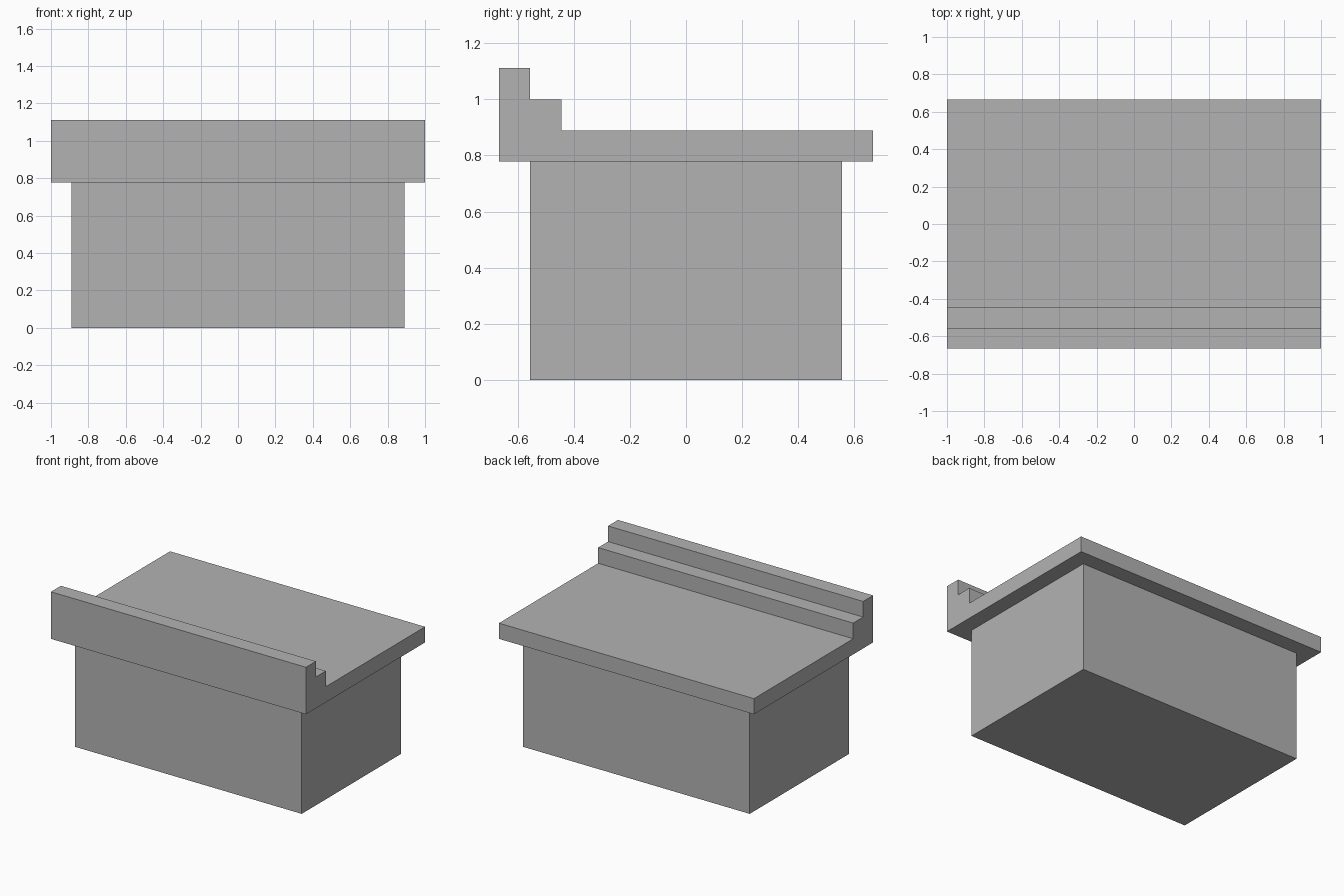
import bpy
import bmesh

cube = bpy.data.objects.get("Cube")
if cube:
    bpy.data.objects.remove(cube, do_unlink=True)

U = 1 / 9  # module that every dimension is a multiple of

grey = bpy.data.materials.new("plain grey")
grey.use_nodes = True
colour = (0.45, 0.45, 0.45, 1)
grey.diffuse_color = colour
grey.node_tree.nodes["Principled BSDF"].inputs["Base Color"].default_value = colour


def extrude_profile(name, profile, half_width):
    """Sweep a closed (y, z) outline along x, centred on x = 0."""
    bm = bmesh.new()
    face = bm.faces.new([bm.verts.new((-half_width * U, y * U, z * U)) for y, z in profile])
    swept = bmesh.ops.extrude_face_region(bm, geom=[face])["geom"]
    verts = [v for v in swept if isinstance(v, bmesh.types.BMVert)]
    bmesh.ops.translate(bm, verts=verts, vec=(2 * half_width * U, 0, 0))
    bmesh.ops.recalc_face_normals(bm, faces=bm.faces)
    mesh = bpy.data.meshes.new(name)
    bm.to_mesh(mesh)
    bm.free()
    mesh.materials.append(grey)
    obj = bpy.data.objects.new(name, mesh)
    bpy.context.collection.objects.link(obj)
    return obj


# Solid block below
extrude_profile("base_block", [(-5, 0), (5, 0), (5, 7), (-5, 7)], 8)

# Overhanging slab with a two-step ledge along the front
extrude_profile("stepped_top", [(-6, 7), (6, 7), (6, 8), (-4, 8), (-4, 9),
                                (-5, 9), (-5, 10), (-6, 10)], 9)
